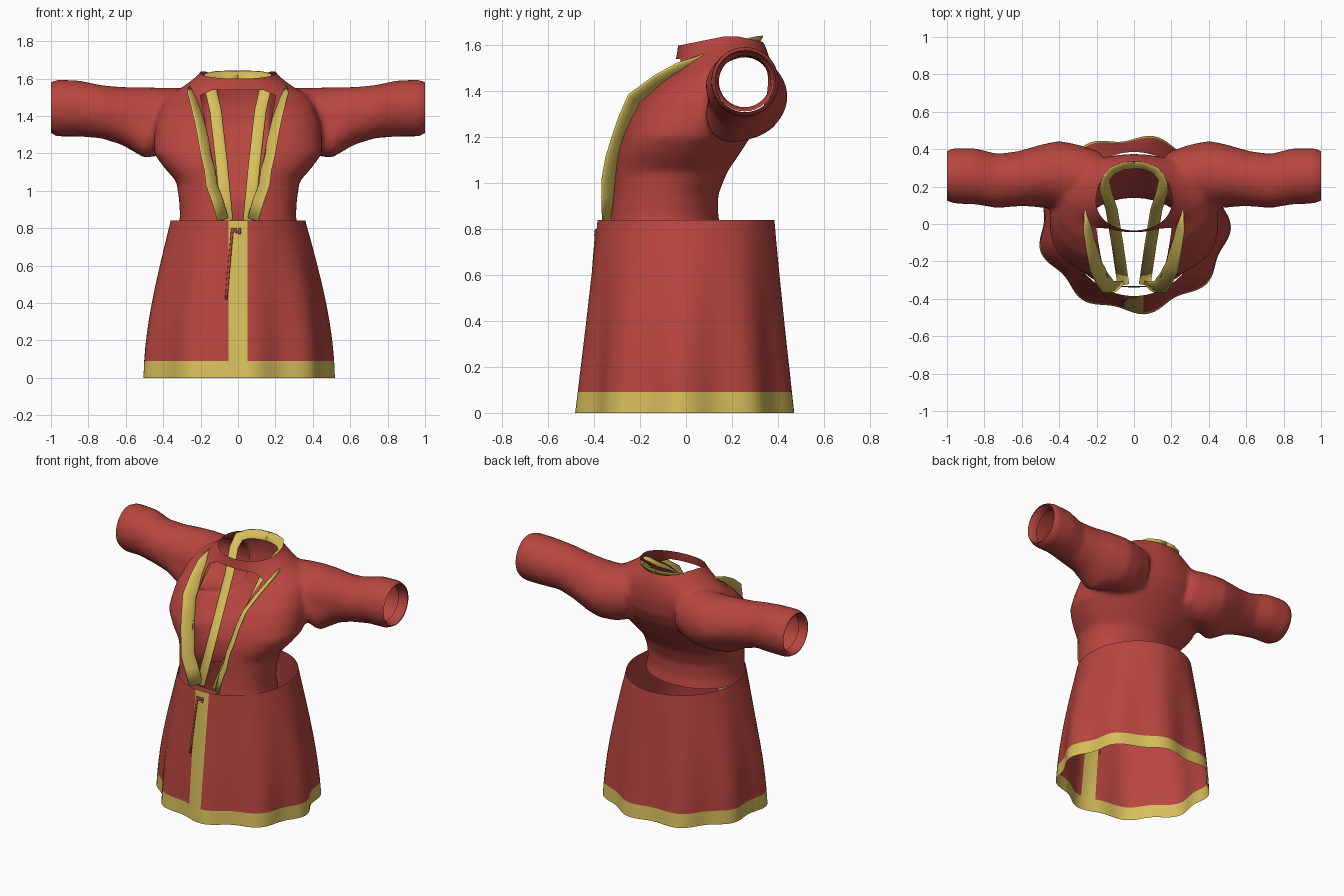
import bpy, bmesh, math
from mathutils import Vector

if "Cube" in bpy.data.objects:
    bpy.data.objects.remove(bpy.data.objects["Cube"])


def material(name, rgb):
    m = bpy.data.materials.new(name)
    m.use_nodes = True
    m.diffuse_color = (*rgb, 1)
    m.node_tree.nodes["Principled BSDF"].inputs["Base Color"].default_value = (*rgb, 1)
    return m


RED = material("red cloth", (0.48, 0.06, 0.05))
GOLD = material("gold trim", (0.68, 0.52, 0.105))


def finish(bm, name, mats):
    bmesh.ops.recalc_face_normals(bm, faces=bm.faces)
    mesh = bpy.data.meshes.new(name)
    for f in bm.faces:
        f.smooth = True
    bm.to_mesh(mesh)
    bm.free()
    ob = bpy.data.objects.new(name, mesh)
    bpy.context.collection.objects.link(ob)
    for m in mats:
        mesh.materials.append(m)
    return ob


def loft(bm, rings, capped=True):
    """Skin a list of closed rings of points."""
    loops = [[bm.verts.new(p) for p in ring] for ring in rings]
    n = len(loops[0])
    for a, b in zip(loops, loops[1:]):
        for i in range(n):
            j = (i + 1) % n
            bm.faces.new((a[i], a[j], b[j], b[i]))
    if capped:
        bm.faces.new(loops[0])
        bm.faces.new(loops[-1])


def angles(n):
    return [2 * math.pi * i / n for i in range(n)]


def cut(bm, co, no, clear=False, faces=None):
    faces = faces or bm.faces[:]
    geom = list({g for f in faces for g in (f, *f.edges, *f.verts)})
    bmesh.ops.bisect_plane(bm, geom=geom, plane_co=co, plane_no=no, clear_outer=clear)


def apply_modifiers(ob):
    bpy.context.view_layer.objects.active = ob
    for m in list(ob.modifiers):
        bpy.ops.object.modifier_apply(modifier=m.name)


def torso_ring(z, w, front, back):
    """Oval section, with a fuller chest at the front below the shoulders."""
    ring = []
    for t in angles(56):
        c, s = math.cos(t), math.sin(t)
        if s < 0 and z < 1.47:
            c, s = math.copysign(abs(c) ** 0.8, c), -abs(s) ** 0.8
        ring.append((w * c, (front + back) / 2 + (back - front) / 2 * s, z))
    return ring


# Bodice: torso sections are height, half width, front y, back y
torso = [(0.76, 0.33, -0.345, 0.165), (0.86, 0.31, -0.33, 0.14), (0.95, 0.315, -0.32, 0.14),
         (1.05, 0.33, -0.315, 0.18), (1.13, 0.40, -0.305, 0.235), (1.20, 0.45, -0.285, 0.28),
         (1.28, 0.45, -0.25, 0.33), (1.36, 0.44, -0.205, 0.365), (1.45, 0.41, -0.115, 0.375),
         (1.51, 0.37, -0.05, 0.37), (1.56, 0.29, -0.04, 0.36), (1.60, 0.235, -0.035, 0.345),
         (1.64, 0.195, -0.03, 0.32), (1.70, 0.18, -0.03, 0.30)]
bm = bmesh.new()
loft(bm, [torso_ring(*section) for section in torso])

# Sleeve sections: distance out, front y, back y, underside z, top z, forward lean
sleeve = [(0.18, 0.10, 0.385, 1.24, 1.54, 0), (0.30, 0.09, 0.425, 1.20, 1.55, 0),
          (0.40, 0.09, 0.445, 1.19, 1.55, 0.1), (0.50, 0.10, 0.425, 1.175, 1.555, 0.35),
          (0.62, 0.095, 0.39, 1.245, 1.555, 0.1), (0.73, 0.085, 0.375, 1.28, 1.565, 0),
          (0.85, 0.105, 0.405, 1.29, 1.59, 0), (0.97, 0.11, 0.405, 1.29, 1.595, 0),
          (1.0, 0.125, 0.39, 1.31, 1.58, 0), (1.04, 0.14, 0.375, 1.325, 1.565, 0)]
for side in (-1, 1):
    loft(bm, [[(side * x,
                (f + b) / 2 + (b - f) / 2 * math.cos(t) + lean * (hi - lo) / 2 * min(0, math.sin(t)),
                (lo + hi) / 2 + (hi - lo) / 2 * math.sin(t)) for t in angles(32)]
              for x, f, b, lo, hi, lean in sleeve])
bodice = finish(bm, "bodice", [RED])
remesh = bodice.modifiers.new("Blend", "REMESH")
remesh.mode = "VOXEL"
remesh.voxel_size = 0.018
smooth = bodice.modifiers.new("Soften", "SMOOTH")
smooth.iterations = 4
apply_modifiers(bodice)

# Open the cuffs, waist, neck and front
bm = bmesh.new()
bm.from_mesh(bodice.data)
for side in (-1, 1):
    cut(bm, (side, 0, 0), (side, 0, 0), True)
cut(bm, (0, 0, 0.80), (0, 0, -1), True)
cut(bm, (0, -0.03, 1.60), (0, -0.2, 1), True)
cut(bm, (0, 0, 1.638), (0, 0, 1), True)
cut(bm, (0, 0.2, 1.645), (0, 0.22, 1), True)
opening = [((0, 0, 1.54), (0, 0, 1)), ((0, 0, 0.84), (0, 0, -1)), ((0, 0, 0), (0, 1, 0))]
for side in (-1, 1):
    opening += [((side * 0.075, 0, 0.84), (side, 0, -0.19)),
                ((0, 0, 1.60), (side * 0.45, 0, 1))]
for co, no in opening:
    cut(bm, co, no, faces=[f for f in bm.faces if f.calc_center_median().y < 0.08])
gone = []
for f in bm.faces:
    c = f.calc_center_median()
    if all((c - Vector(co)).dot(Vector(no)) < 0 for co, no in opening):
        gone.append(f)
bmesh.ops.delete(bm, geom=gone, context="FACES")
bodice.data.clear_geometry()
for f in bm.faces:
    f.smooth = True
    f.material_index = 0
bm.to_mesh(bodice.data)
bm.free()

# Turned-in lining at each cuff
bm = bmesh.new()
for side in (-1, 1):
    loft(bm, [[(side * x, 0.255 + r * math.cos(t), 1.443 + r * math.sin(t)) for t in angles(32)]
              for x, r in ((0.998, 0.13), (0.98, 0.117), (0.94, 0.112))], capped=False)
finish(bm, "cuff_linings", [RED])

# Skirt: flared cone with folds, gold hem and centre band
HEM, WAIST = 0.09, 0.84


def skirt_point(t, z):
    u = 1 - z / WAIST
    a = 0.36 + 0.14 * math.sin(u * math.pi / 2)
    b = 0.385 + 0.08 * u
    k = 1 + u * (0.04 * math.cos(9 * t + 0.314) + 0.01 * math.cos(5 * t + 2))
    return Vector((a * k * math.cos(t), b * k * math.sin(t), z))


heights = [0, HEM] + [HEM + (WAIST - HEM) * i / 10 for i in range(1, 11)]
bm = bmesh.new()
loft(bm, [[skirt_point(t, z) for t in angles(120)] for z in heights], capped=False)
for x in (-0.05, 0.05):
    cut(bm, (x, 0, 0), (1, 0, 0), faces=[f for f in bm.faces if f.calc_center_median().y < 0])
for f in bm.faces:
    c = f.calc_center_median()
    f.material_index = int(c.z < HEM or (abs(c.x) < 0.05 and c.y < 0))
finish(bm, "skirt", [RED, GOLD])


def ribbon(name, pts, mat, wide, half, thick, mirror=True):
    """Flattened tube along pts; wide(point, tangent, i) gives its broad direction."""
    pts = [Vector(p) for p in pts]
    rings = []
    for i, p in enumerate(pts):
        tan = (pts[min(i + 1, len(pts) - 1)] - pts[max(i - 1, 0)]).normalized()
        w = wide(p, tan, i)
        w = (w - tan * w.dot(tan)).normalized()
        n = tan.cross(w)
        rings.append([p + w * half(i) * math.cos(t) + n * thick * math.sin(t) for t in angles(10)])
    bm = bmesh.new()
    loft(bm, rings)
    ob = finish(bm, name, [mat])
    if mirror:
        ob.modifiers.new("Mirror", "MIRROR")
    return ob


# Lapels standing out from the edges of the front opening
lapel = [(0.255, 0.08, 1.555), (0.24, -0.02, 1.50), (0.225, -0.12, 1.445), (0.205, -0.225, 1.37),
         (0.185, -0.265, 1.28), (0.17, -0.295, 1.19), (0.15, -0.32, 1.11), (0.14, -0.335, 1.03),
         (0.11, -0.338, 0.95), (0.08, -0.335, 0.845)]
ribbon("front_lapels", lapel, GOLD,
       lambda p, t, i: Vector((0.75, t.z * 0.75, -t.y * 0.75)),
       lambda i: 0.01 if i == 0 else 0.044, 0.011)

# Inner stole: two straps joined by a collar behind the neck
stole = [(0.058, -0.32, 0.84), (0.09, -0.10, 1.17), (0.12, 0.08, 1.43), (0.15, 0.17, 1.56),
         (0.155, 0.235, 1.605), (0.115, 0.285, 1.615), (0.055, 0.31, 1.618), (0, 0.315, 1.618)]
ribbon("inner_stole", stole, GOLD,
       lambda p, t, i: Vector((1, 0, 0)) if i < 4 else Vector((p.x * 4, (p.y - 0.15) * 4, 0.8)),
       lambda i: 0.032, 0.007)

# Waist cord and loose ends lying on the skirt beside the centre band
cords = {"waist_cord": (-0.03, 0.80, -0.065, 0.42),
         "cord_end_right": (-0.012, 0.80, -0.01, 0.775),
         "cord_end_left": (0.01, 0.80, 0.008, 0.77)}
for name, (x0, z0, x1, z1) in cords.items():
    path = []
    for i in range(7):
        x, z = x0 + (x1 - x0) * i / 6, z0 + (z1 - z0) * i / 6
        path.append(skirt_point(-math.pi / 2 + x / skirt_point(0, z).x, z) - Vector((0, 0.003, 0)))
    ribbon(name, path, RED, lambda p, t, i: Vector((1, 0, 0)), lambda i: 0.007, 0.005, False)
